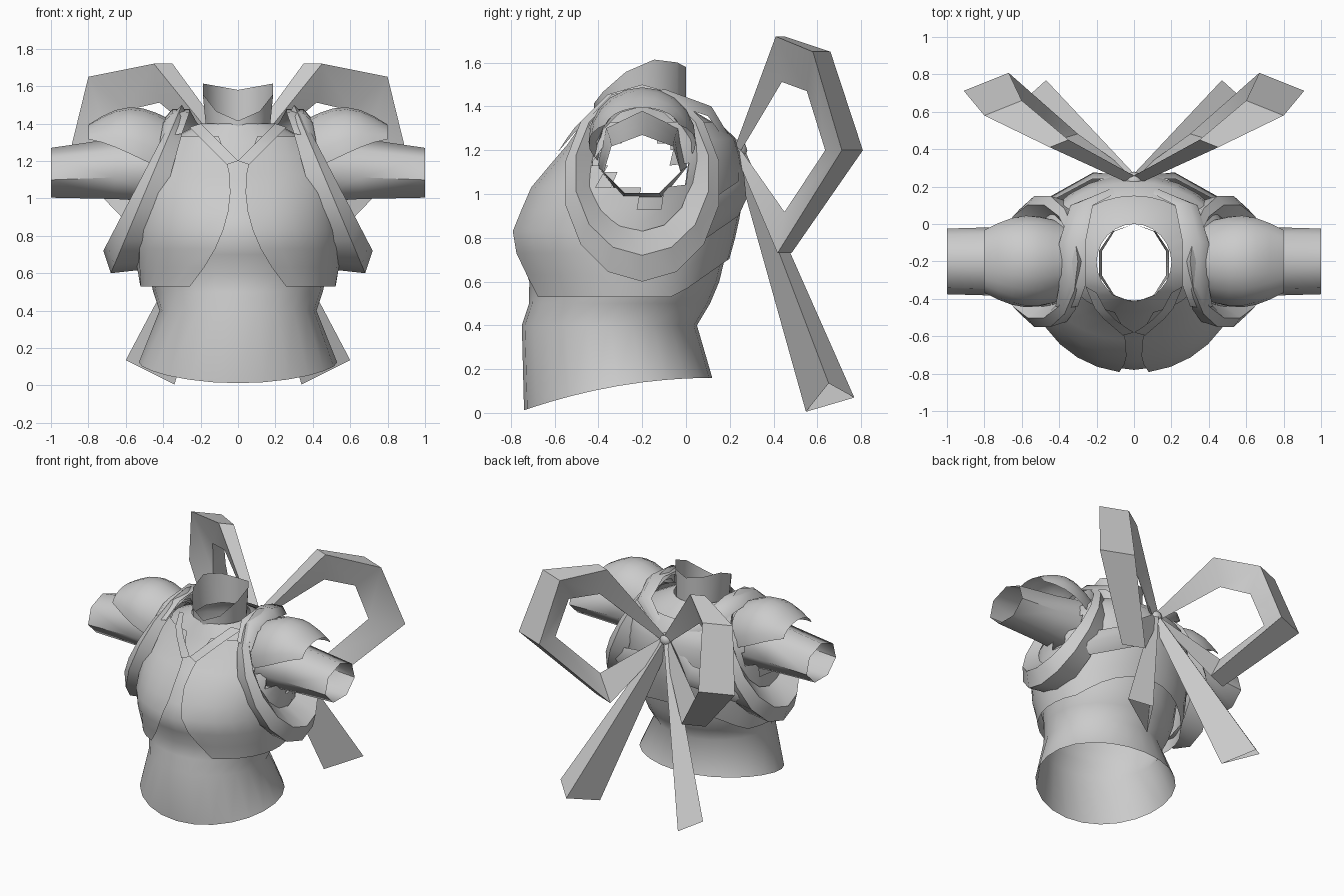
import bpy
from math import sin, cos, pi, asin, hypot, radians, sqrt
from mathutils import Vector

if "Cube" in bpy.data.objects:
    bpy.data.objects.remove(bpy.data.objects["Cube"])

GREY = (0.6, 0.6, 0.6, 1)
cloth = bpy.data.materials.new("grey_cloth")
cloth.use_nodes = True
cloth.diffuse_color = GREY
cloth.node_tree.nodes["Principled BSDF"].inputs["Base Color"].default_value = GREY

# Torso profile: height, front, back, half width
TORSO = [(0.1, -0.74, 0.12, 0.53), (0.4, -0.75, 0.05, 0.42),
         (0.55, -0.7, 0.14, 0.47), (0.8, -0.78, 0.2, 0.5),
         (1.05, -0.67, 0.22, 0.5), (1.2, -0.53, 0.2, 0.46),
         (1.3, -0.47, 0.17, 0.4), (1.4, -0.41, 0, 0.2)]
ARM_Y = -0.2
ARM_Z = 1.14


def in_armhole(centre):
    return abs(centre.x) > 0.25 and hypot(centre.y - ARM_Y, centre.z - ARM_Z) < 0.17


def loft(name, rows, closed=False, mirror=False, armholes=False):
    """Skin equally long rows of points, optionally mirrored in x."""
    count = len(rows[0])
    points = [Vector(point) for row in rows for point in row]
    faces = []
    for start in range(0, (len(rows) - 1) * count, count):
        for i in range(count if closed else count - 1):
            j = (i + 1) % count
            face = (start + i, start + j, start + count + j, start + count + i)
            centre = sum((points[k] for k in face), Vector()) / 4
            if not (armholes and in_armhole(centre)):
                faces.append(face)
    mesh = bpy.data.meshes.new(name)
    mesh.from_pydata(points, [], faces)
    mesh.materials.append(cloth)
    part = bpy.data.objects.new(name, mesh)
    bpy.context.collection.objects.link(part)
    if mirror:
        part.modifiers.new("Mirror", "MIRROR").use_mirror_merge = False
    bpy.ops.object.select_all(action="DESELECT")
    part.select_set(True)
    bpy.context.view_layer.objects.active = part
    bpy.ops.object.shade_smooth_by_angle(angle=radians(55))


def torso_size(z):
    """Front, back and half width of the torso at a height."""
    for low, high in zip(TORSO, TORSO[1:]):
        if z <= high[0]:
            break
    t = min(1, (z - low[0]) / (high[0] - low[0]))
    return [a + (b - a) * t for a, b in zip(low[1:], high[1:])]


def oval(z, front, back, half, gap=0, count=24):
    """Level ellipse starting at the front; a gap leaves it open there."""
    start = asin(gap / half)
    step = 2 * (pi - start) / (count - 1 if gap else count)
    middle, depth = (front + back) / 2, (back - front) / 2
    angles = [start + step * i for i in range(count)]
    return [(half * sin(a), middle - depth * cos(a), z) for a in angles]


def arm_loop(x, radius, bottom, top, slant=0, count=7):
    """Ellipse around the arm; slant moves its lower side outwards."""
    angles = [2 * pi * i / count for i in range(count)]
    return [(x + slant * (1 - cos(a)) / 2, ARM_Y + radius * sin(a),
             (top + bottom) / 2 + (top - bottom) / 2 * cos(a)) for a in angles]


def ribbon(name, path, spread, crease, closed=False):
    """Mirrored band along (x, y, z, width) stations with a creased middle."""
    rows = []
    for *centre, width in path:
        centre, side = Vector(centre), Vector(spread) * width
        rows.append([centre + side, crease(centre, width), centre - side])
    loft(name, rows, closed, mirror=True)


# Shirt, with a hem that dips at the front
hem_back = TORSO[0][2]
hem = [(x, y, 0.16 - 0.2 * (hem_back - y) ** 2) for x, y, z in oval(*TORSO[0])]
levels = [0.4 + i / 10 for i in range(11)]
loft("shirt_body", [hem] + [oval(z, *torso_size(z)) for z in levels],
     closed=True, armholes=True)

# Standing collar, high at the sides and low at the throat
neck = oval(1.38, -0.42, 0, 0.18, count=10)
rim = [(x * 1.1, y, 1.58 + abs(x) / 5 - 0.75 * max(0, ARM_Y - y)) for x, y, z in neck]
loft("collar", [neck, rim], closed=True)


# Lapels following the torso surface up to the collar
def on_chest(x, z):
    front, back, half = torso_size(z)
    reach = sqrt(max(0, 1 - (x / (half + 0.06)) ** 2))
    return (x, (front + back) / 2 - ((back - front) / 2 + 0.05) * reach, z)


lapel_steps = [i / 20 for i in range(5)]
loft("lapels", [[on_chest(x, 1.2 + x), on_chest(x + 0.06, 1.18 + x)]
                for x in lapel_steps], mirror=True)

# Open vest, parted in a rounded curve, with a hem that rises at the back
vest_rows = []
for i in range(9):
    height = 0.53 + i / 10
    front, back, half = torso_size(height)
    drop = 1 - i / 8
    parting = 0.04 + 0.8 * (height - 1.05) ** 2
    row = oval(height, front - 0.03, back + 0.03 + 0.04 * drop, half + 0.06, parting, 29)
    vest_rows.append([(x, y, z + 0.7 * drop * max(0, y + 0.05)) for x, y, z in row])
loft("vest", vest_rows, armholes=True)

# Flared frills around the armholes, from body to rim to inner edge
frill = [(0.27, 0.33, 0.62, 1.45, 0.23), (0.3, 0.36, 0.6, 1.5, 0.38),
         (0.33, 0.31, 0.72, 1.47, 0.39), (0.32, 0.23, 0.83, 1.4, 0.24)]
loft("armhole_frills", [arm_loop(*f, count=14) for f in frill], closed=True, mirror=True)

# Seven sided open sleeves
sleeve = [(0.38, 0.21, 0.96, 1.38), (0.66, 0.19, 0.98, 1.32), (1, 0.18, 0.99, 1.27)]
loft("sleeves", [arm_loop(*s) for s in sleeve], closed=True, mirror=True)

# Puffed caps over the tops of the sleeves
cap_rows = []
for i in range(7):
    t = i / 6
    puff = sin(pi * t)
    radius = 0.2 + 0.06 * puff - 0.03 * t
    base = 1.2 + t / 10
    rise = 0.22 + 0.08 * puff - t / 8
    angles = [radians(105 - 25 * t) * (k / 5 - 1) for k in range(11)]
    cap_rows.append([(0.36 + 0.44 * t, ARM_Y + radius * sin(a), base + rise * cos(a))
                     for a in angles])
loft("sleeve_caps", cap_rows, mirror=True)


# Straps from the knot over the shoulders and under the arms
def puffed_out(centre, width):
    return centre + (centre - Vector((0, ARM_Y, 1))).normalized() * width / 2


ribbon("shoulder_straps",
       [(0.02, 0.22, 1.2, 0.03), (0.28, 0.1, 1.38, 0.06), (0.33, -0.1, 1.45, 0.07),
        (0.33, -0.33, 1.43, 0.07), (0.36, -0.44, 1.32, 0.06)], (1, 0, -0.4), puffed_out)
ribbon("side_straps",
       [(0, 0.24, 1.2, 0.03), (0.2, 0.24, 0.98, 0.08), (0.5, 0.08, 0.87, 0.08)],
       (0.3, 0, 1), puffed_out)


# Bow loops with a wedge section narrowing towards the middle of each loop
def crease_inwards(centre, width):
    return centre.lerp(Vector((0.45, 0.45, 1.2)), 0.4 if width > 0.03 else 0.1)


knot = (0, 0.23, 1.2, 0.03)
ribbon("bow_loops",
       [knot, (0.4, 0.43, 1.72, 0.05), (0.7, 0.62, 1.65, 0.1), (0.79, 0.76, 1.2, 0.12),
        (0.38, 0.45, 0.73, 0.08), knot], (1, -0.4, 0), crease_inwards, closed=True)

# Bow tails, hollow and widening downwards
ribbon("bow_tails", [knot, (0.47, 0.6, 0.07, 0.13)], (1, 0.4, 0.5),
       lambda centre, width: centre + Vector((0, 1.3 * width, 0)), closed=True)

# Knot at the centre of the bow
bpy.ops.mesh.primitive_ico_sphere_add(subdivisions=2, radius=0.05, location=knot[:3])
bow_knot = bpy.context.object
bow_knot.name = "bow_knot"
bow_knot.data.materials.append(cloth)
bpy.ops.object.shade_smooth_by_angle(angle=radians(55))
